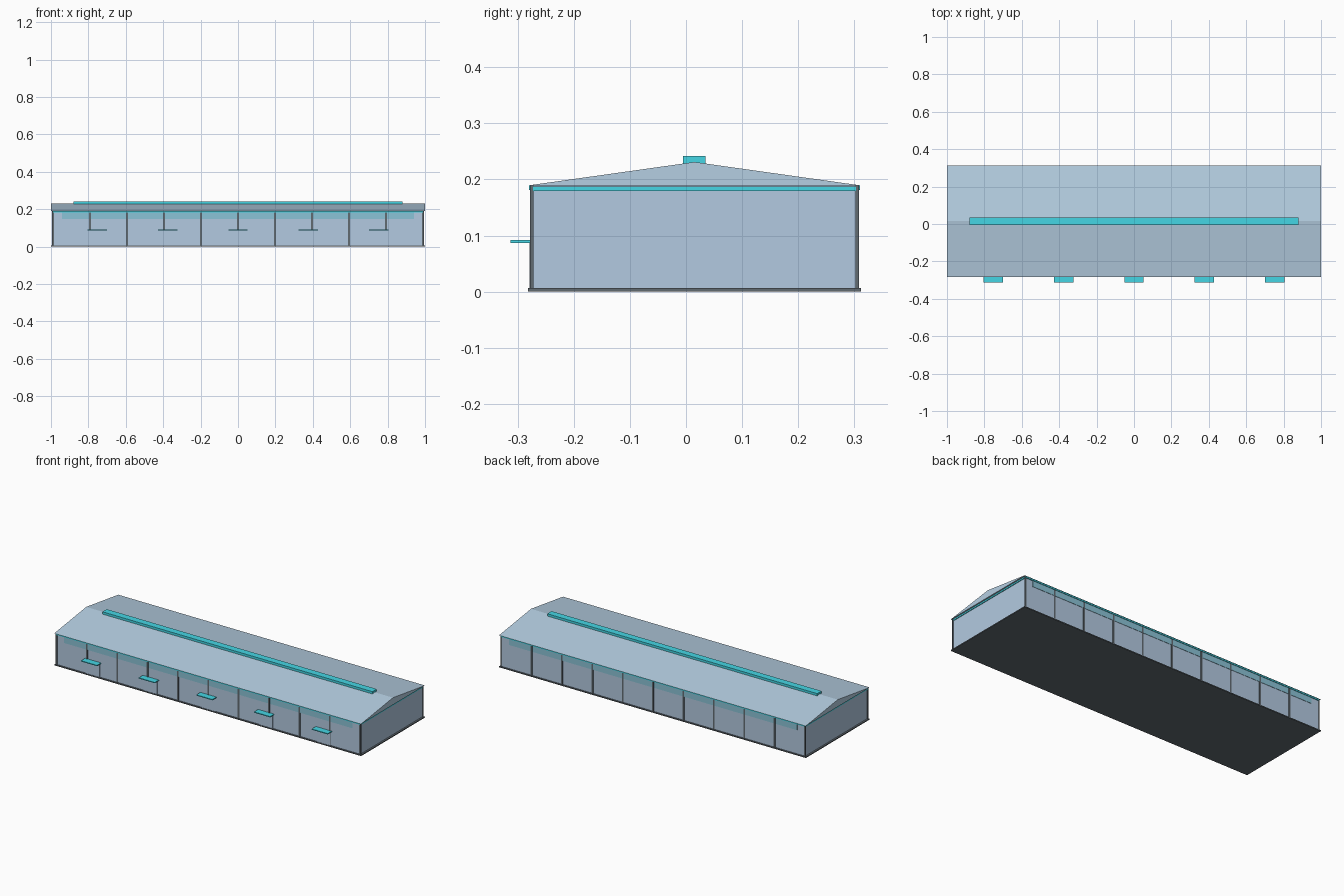
import bpy
import bmesh

if "Cube" in bpy.data.objects:
    bpy.data.objects.remove(bpy.data.objects["Cube"], do_unlink=True)


def material(name, r, g, b):
    m = bpy.data.materials.new(name)
    m.use_nodes = True
    colour = (r, g, b, 1)
    m.diffuse_color = colour
    m.node_tree.nodes["Principled BSDF"].inputs["Base Color"].default_value = colour
    return m


ROOF = material("pale blue roof", 0.46, 0.62, 0.76)
CLADDING = material("blue grey cladding", 0.45, 0.59, 0.75)
TEAL = material("teal trim", 0.06, 0.67, 0.78)
GLASS = material("pale teal glazing", 0.26, 0.55, 0.68)
STEEL = material("dark steel", 0.12, 0.145, 0.165)


def finish(name, bm, mat):
    bmesh.ops.recalc_face_normals(bm, faces=bm.faces)
    mesh = bpy.data.meshes.new(name)
    bm.to_mesh(mesh)
    bm.free()
    mesh.materials.append(mat)
    ob = bpy.data.objects.new(name, mesh)
    bpy.context.collection.objects.link(ob)
    return ob


def box(name, x, y, z, mat):
    """Box from three (low, high) ranges."""
    bm = bmesh.new()
    bmesh.ops.create_cube(bm, size=1)
    for v in bm.verts:
        v.co = [(lo + hi) / 2 + c * (hi - lo) for c, (lo, hi) in zip(v.co, (x, y, z))]
    return finish(name, bm, mat)


MID = 0.015      # building centre line in y
HALF = 0.29      # half depth of the hall
LENGTH = 0.99    # half length of the hall
EAVE = 0.189

# Floor slab and hall walls
box("floor_slab", (-1, 1), (MID - 0.297, MID + 0.297), (0, 0.006), STEEL)
box("hall_walls", (-LENGTH, LENGTH), (MID - HALF, MID + HALF), (0.006, EAVE), CLADDING)

# Gabled roof, extruded along the hall
bm = bmesh.new()
profile = [(MID - 0.298, EAVE), (MID + 0.298, EAVE), (MID, 0.231)]
face = bm.faces.new([bm.verts.new((-1, y, z)) for y, z in profile])
new = bmesh.ops.extrude_face_region(bm, geom=[face])["geom"]
bmesh.ops.translate(bm, vec=(2, 0, 0), verts=[g for g in new if isinstance(g, bmesh.types.BMVert)])
finish("gable_roof", bm, ROOF)

# Ridge skylight
box("ridge_skylight", (-0.88, 0.88), (MID - 0.02, MID + 0.02), (0.226, 0.242), TEAL)

# Posts, high window band and eave trim on both long sides
for side, label in ((-1, "front"), (1, "back")):
    wall = MID + side * HALF

    def depth(inner, outer):
        return tuple(sorted((wall + side * inner, wall + side * outer)))

    for i in range(11):
        x = (i - 5) * 0.198
        box(f"{label}_post_{i + 1}", (x - 0.005, x + 0.005), depth(-0.002, 0.003),
            (0.006, EAVE), STEEL)
    box(f"{label}_window_band", (-0.94, 0.94), depth(-0.002, 0.002), (0.146, 0.181), GLASS)
    box(f"{label}_eave_trim", (-LENGTH, LENGTH), depth(-0.002, 0.005), (0.181, EAVE), TEAL)

# Trim and corner posts on both end walls
for side, label in ((-1, "right"), (1, "left")):
    x = tuple(sorted((side * (LENGTH - 0.002), side * (LENGTH + 0.004))))
    box(f"{label}_end_trim", x, (MID - HALF, MID + HALF), (0.179, 0.187), TEAL)
    for y, end in ((MID - HALF, "front"), (MID + HALF, "back")):
        box(f"{label}_{end}_corner_post", x, (y - 0.003, y + 0.003), (0.006, EAVE), STEEL)

# Doors with canopies along the front
front = MID - HALF
for i in range(5):
    x = (i - 2) * 0.376
    box(f"door_{i + 1}", (x - 0.044, x + 0.044), (front - 0.004, front + 0.002),
        (0.006, 0.088), CLADDING)
    box(f"canopy_{i + 1}", (x - 0.052, x + 0.052), (-0.313, front + 0.002),
        (0.087, 0.092), TEAL)
